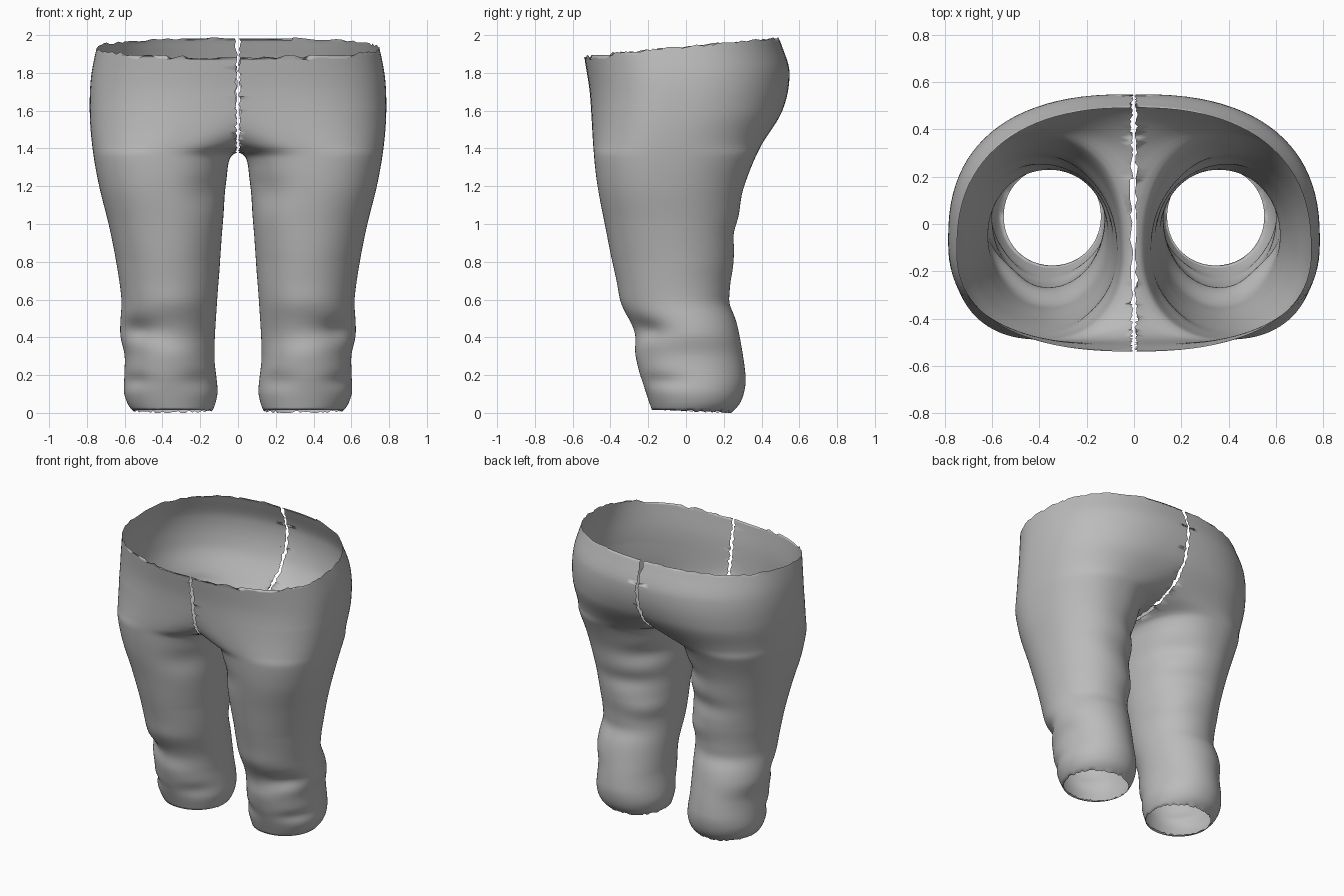
import bpy, bmesh, math, random
from mathutils import Vector

cube = bpy.data.objects.get("Cube")
if cube:
    bpy.data.objects.remove(cube)

# Profiles of one leg: (height, value)
OUTER = [(0, .55), (.05, .585), (.12, .605), (.3, .60), (.42, .625), (.6, .618), (.8, .645),
         (1, .685), (1.2, .735), (1.4, .77), (1.6, .785), (1.8, .775), (2.05, .72)]
INNER = [(0, .14), (.05, .12), (.12, .108), (.3, .125), (.6, .11), (1, .08), (1.25, .058),
         (1.34, .045), (1.375, .015), (1.42, -.12), (1.52, -.36), (1.67, -.62), (1.85, -.76), (2.05, -.72)]
FRONT = [(0, -.175), (.1, -.21), (.2, -.245), (.4, -.268), (.6, -.34), (.8, -.39), (1, -.43),
         (1.2, -.47), (1.4, -.49), (1.7, -.51), (1.9, -.54), (2.05, -.55)]
BACK = [(0, .24), (.05, .285), (.12, .31), (.2, .315), (.4, .285), (.65, .235), (.8, .25), (1, .275),
        (1.2, .31), (1.4, .39), (1.6, .51), (1.8, .548), (1.95, .505), (2.05, .46)]

# Cloth folds: angle (0 outer, -90 front), height, depth, angular width, height width
FOLDS = [(-50, .44, .035, 30, .06), (-90, .32, -.012, 35, .07), (-125, .17, .015, 30, .05),
         (-40, .17, .015, 30, .04), (-135, 1.18, .02, 30, .1), (-90, .58, -.01, 40, .08),
         (110, .95, .02, 40, .07), (80, .58, .015, 50, .06), (130, .75, -.015, 30, .07),
         (130, 1.15, .02, 30, .07)]
SEGMENTS, ROWS, TOP = 96, 140, 2.04


def curve(points, z):
    """Smooth interpolation through profile points."""
    i = max(k for k in range(len(points) - 1) if points[k][0] <= z)

    def slope(k):
        a, b = points[max(k - 1, 0)], points[min(k + 1, len(points) - 1)]
        return (b[1] - a[1]) / (b[0] - a[0])
    (z0, v0), (z1, v1) = points[i], points[i + 1]
    h = z1 - z0
    t = (z - z0) / h
    s = t * t * (3 - 2 * t)
    return (v0 + (v1 - v0) * s + h * slope(i) * t * (1 - t) ** 2
            - h * slope(i + 1) * t * t * (1 - t))


def ring_point(z, angle):
    """Point on the egg-shaped section of the left leg."""
    outer, inner, front, back = (curve(p, z) for p in (OUTER, INNER, FRONT, BACK))
    rise = min(max((z - .8) / .8, 0), 1)
    cx, cy = (outer + inner) / 2, (front + back) / 2 - .08 * rise
    power = 2 / (2.05 + .35 * rise)
    c, s = math.cos(angle), math.sin(angle)
    depth = back - cy if s > 0 else cy - front
    dx = math.copysign(abs(c) ** power, c) * (outer - inner) / 2
    dy = math.copysign(abs(s) ** power, s) * depth
    shrink = 0
    for deg, height, amount, wide, tall in FOLDS:
        turn = (math.degrees(angle) - deg + 180) % 360 - 180
        shrink += amount * math.exp(-(turn / wide) ** 2 - ((z - height) / tall) ** 2)
    scale = 1 - shrink / max(math.hypot(dx, dy), .01)
    return Vector((cx + dx * scale, cy + dy * scale, z))


def build_half(name, side, cloth):
    random.seed(name)
    bm = bmesh.new()
    rings = [[bm.verts.new(ring_point(TOP * r / ROWS, math.tau * k / SEGMENTS))
              for k in range(SEGMENTS)] for r in range(ROWS)]
    for low, high in zip(rings, rings[1:]):
        for k in range(SEGMENTS):
            n = (k + 1) % SEGMENTS
            bm.faces.new((low[k], low[n], high[n], high[k]))

    def cut(point, normal):
        parts = bm.verts[:] + bm.edges[:] + bm.faces[:]
        result = bmesh.ops.bisect_plane(bm, geom=parts, plane_co=point, plane_no=normal, clear_inner=True)
        return [g for g in result["geom_cut"] if isinstance(g, bmesh.types.BMVert)]

    # Centre seam with a torn edge
    for v in cut((.006, 0, 0), (1, 0, 0)):
        v.co.x += random.uniform(-.004, .012)
    # Sloping waist, more ragged at the front
    for v in cut((0, 0, 1.94), (0, .09, -1)):
        ragged = .03 if v.co.y < -.4 else .008
        v.co.z += random.uniform(-ragged, .006)
    # Frayed hem
    for v in rings[0]:
        if v.is_valid:
            v.co.z = max(0, .015 - .05 * v.co.y + random.uniform(-.008, .008))
    for v in bm.verts:
        v.co.x *= side
    if side < 0:
        bmesh.ops.reverse_faces(bm, faces=bm.faces[:])
    mesh = bpy.data.meshes.new(name)
    bm.to_mesh(mesh)
    bm.free()
    mesh.materials.append(cloth)
    mesh.shade_smooth()
    obj = bpy.data.objects.new(name, mesh)
    bpy.context.collection.objects.link(obj)


# Plain grey cloth
cloth = bpy.data.materials.new("grey_cloth")
cloth.use_nodes = True
cloth.diffuse_color = (.5, .5, .5, 1)
cloth.node_tree.nodes["Principled BSDF"].inputs["Base Color"].default_value = (.5, .5, .5, 1)

# Two trouser halves
for name, side in (("left_trouser_half", 1), ("right_trouser_half", -1)):
    build_half(name, side, cloth)
